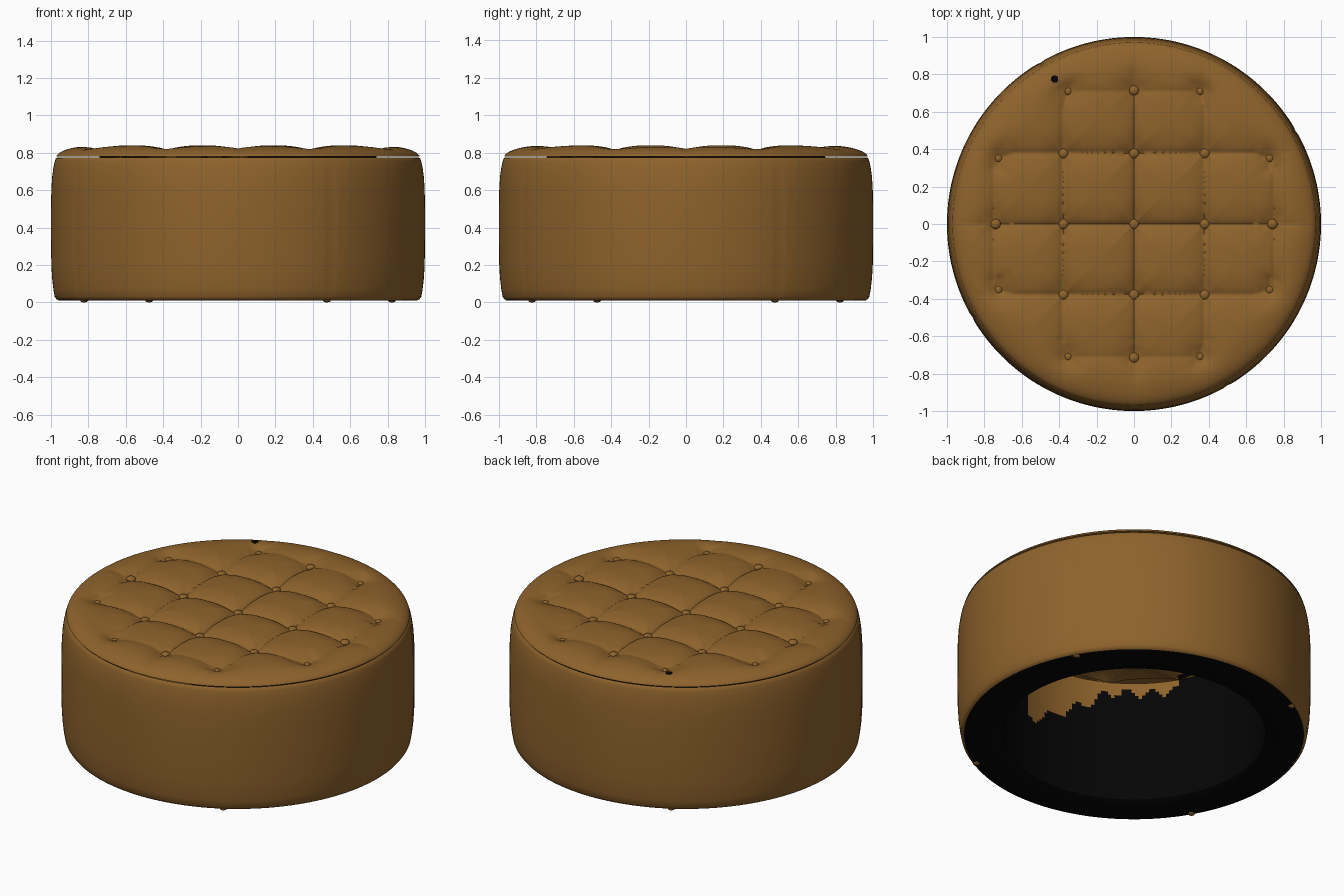
import bpy, bmesh, math
from mathutils import Vector

if "Cube" in bpy.data.objects:
    bpy.data.objects.remove(bpy.data.objects["Cube"])


def material(name, rgb):
    m = bpy.data.materials.new(name)
    m.diffuse_color = (*rgb, 1)
    m.use_nodes = True
    m.node_tree.nodes["Principled BSDF"].inputs["Base Color"].default_value = m.diffuse_color
    return m


LEATHER = material("brown leather", (0.272, 0.124, 0.025))
LINING = material("black lining", (0.0015, 0.0015, 0.0015))
SEAMS = (30, 120, 210, 300)


def lathe(name, rings, mat, offset=lambda r, z, a: (r, z), segs=240):
    """Revolve (radius, height) rings; a zero radius closes to a point."""
    bm = bmesh.new()
    rows = []
    for r, z in rings:
        row = []
        for i in range(1 if r == 0 else segs):
            a = 2 * math.pi * i / segs
            rr, zz = offset(r, z, a)
            row.append(bm.verts.new((rr * math.cos(a), rr * math.sin(a), zz)))
        rows.append(row)
    for lo, hi in zip(rows, rows[1:]):
        for i in range(segs):
            j = (i + 1) % segs
            if len(hi) == 1:
                bm.faces.new((lo[i], lo[j], hi[0]))
            else:
                bm.faces.new((lo[i], lo[j], hi[j], hi[i]))
    return finish(name, bm, mat)


def finish(name, bm, mat):
    me = bpy.data.meshes.new(name)
    bm.to_mesh(me)
    bm.free()
    me.materials.append(mat)
    ob = bpy.data.objects.new(name, me)
    bpy.context.collection.objects.link(ob)
    bpy.ops.object.select_all(action='DESELECT')
    ob.select_set(True)
    bpy.context.view_layer.objects.active = ob
    bpy.ops.object.shade_smooth_by_angle(angle=math.radians(50))
    return ob


def bead(name, loc, radius, flat, mat):
    bm = bmesh.new()
    bmesh.ops.create_uvsphere(bm, u_segments=16, v_segments=10, radius=radius)
    for v in bm.verts:
        v.co = Vector((v.co.x, v.co.y, v.co.z * flat)) + Vector(loc)
    finish(name, bm, mat)


# Upholstered side with four upright seams
def side_seams(r, z, a):
    d = min(abs((math.degrees(a) - s + 180) % 360 - 180) for s in SEAMS)
    return (r - 0.004 * max(0, 1 - d / 1.5) if 0.03 < z < 0.74 else r), z


side = [(0.958, 0.011), (0.97, 0.016), (0.98, 0.03), (0.987, 0.07), (0.994, 0.13),
        (0.998, 0.2), (1.0, 0.35), (1.0, 0.5), (0.998, 0.6), (0.994, 0.67),
        (0.987, 0.72), (0.981, 0.75), (0.975, 0.768), (0.968, 0.774)]
lathe("side_panel", side, LEATHER, side_seams)

# Seam ends tucked under the base
for s in SEAMS:
    a = math.radians(s)
    bead("seam_end", (0.95 * math.cos(a), 0.95 * math.sin(a), 0.008), 0.02, 0.4, LEATHER)

# Tufting layout: buttons and the creases that join them
G, E, B = 0.378, 0.74, 0.352
buttons = [(x, y) for x in (-G, 0, G) for y in (-G, 0, G)]
corner_buttons = []
for s in (-1, 1):
    buttons += [(0, s * 0.715), (s * E, 0)]
    for t in (-1, 1):
        corner_buttons += [(s * B, t * 0.71), (s * 0.725, t * B)]

creases = []  # start, direction, squared length, strength


def crease(p, q, strength):
    a, d = Vector(p), Vector(q) - Vector(p)
    creases.append((a, d, d.length_squared, strength))


for s in (-1, 0, 1):
    for t in (-1, 1):
        crease((s * G, 0), (s * G, t * G), 1)
        crease((0, s * G), (t * G, s * G), 1)
        crease((s * G, t * G), (s * G, t * 0.62), 0.85)
        crease((s * G, t * 0.62), (s * B, t * 0.71), 0.7)
        crease((t * G, s * G), (t * 0.64, s * G), 0.85)
        crease((t * 0.64, s * G), (t * 0.725, s * B), 0.7)
for s in (-1, 1):
    crease((s * 0.75, -0.3), (s * 0.75, 0.3), 0.7)
    crease((-B, s * 0.71), (B, s * 0.71), 0.4)
    crease((s * E, 0), (s * 0.95, 0), 0.4)
    crease((0, s * 0.71), (0, s * 0.95), 0.4)
    for t in (-1, 1):
        crease((s * 0.725, t * B), (s * 0.725, t * 0.29), 0.7)
        crease((s * 0.725, t * B), (s * 0.86, t * 0.4), 0.25)
        crease((s * B, t * 0.71), (s * 0.4, t * 0.86), 0.25)


def cushion_height(x, y):
    p = Vector((x, y))
    r = p.length
    dip = 0
    for a, ab, l2, k in creases:
        t = min(1, max(0, (p - a).dot(ab) / l2))
        d = (p - a - ab * t).length
        if d < 0.3:
            dip = max(dip, k * (0.02 * math.exp(-d / 0.02)
                                + 0.016 * math.exp(-(d / 0.09) ** 2)))
    near = min(math.hypot(x - u, y - v) for u, v in buttons + corner_buttons)
    dip += 0.024 * math.exp(-(near / 0.08) ** 2)
    edge = max(0, (r - 0.77) / 0.203)
    roll = 0.068 * math.sqrt(max(0, 1 - edge * edge))
    return 0.772 + roll - dip * min(1, max(0, (0.97 - r) / 0.15))


def on_cushion(drop):
    return lambda r, z, a: (r, cushion_height(r * math.cos(a), r * math.sin(a)) - drop)


# Tufted top cushion
N = 96
top = [(0.972 * math.sin(math.pi / 2 * (1 - i / N) ** 0.9), 0) for i in range(N)] + [(0, 0)]
lathe("tufted_cushion", top, LEATHER, on_cushion(0), 400)

# Buttons, smaller at the corners
for x, y in buttons:
    bead("button", (x, y, cushion_height(x, y) + 0.006), 0.027, 0.6, LEATHER)
for x, y in corner_buttons:
    bead("corner_button", (x, y, cushion_height(x, y) + 0.002), 0.021, 0.6, LEATHER)

# Small vent hole in the top
bead("vent_hole", (-0.425, 0.775, cushion_height(-0.425, 0.775)), 0.02, 0.2, LINING)

# Black base ring and hollow inner wall
wall = [(0.962, 0.012), (0.955, 0.009), (0.75, 0.009), (0.745, 0.013)]
wall += [(0.745, 0.013 + 0.76 * i / 38) for i in range(1, 39)]
inner = lathe("base_lining", wall, LINING)

# Wavy lining under the cushion
ceiling = lathe("ceiling_lining", [(0.745 * (1 - i / 24), 0) for i in range(25)],
                LINING, on_cushion(0.035), 120)

# Bare leather showing through the ragged top of the lining
for ob in (inner, ceiling):
    ob.data.materials.append(LEATHER)
    for f in ob.data.polygons:
        c = f.center
        across, depth = (c.y - c.x) / math.sqrt(2), -(c.x + c.y) / math.sqrt(2)
        if -0.64 < across < 0.2 and depth > 0.35 and c.z > 0.1:
            ragged = 0.03 * math.sin(across * 45)
            limit = 0.71 - max(0, -0.2 - across) * 0.75 + ragged
            if c.z > limit:
                f.material_index = 1
